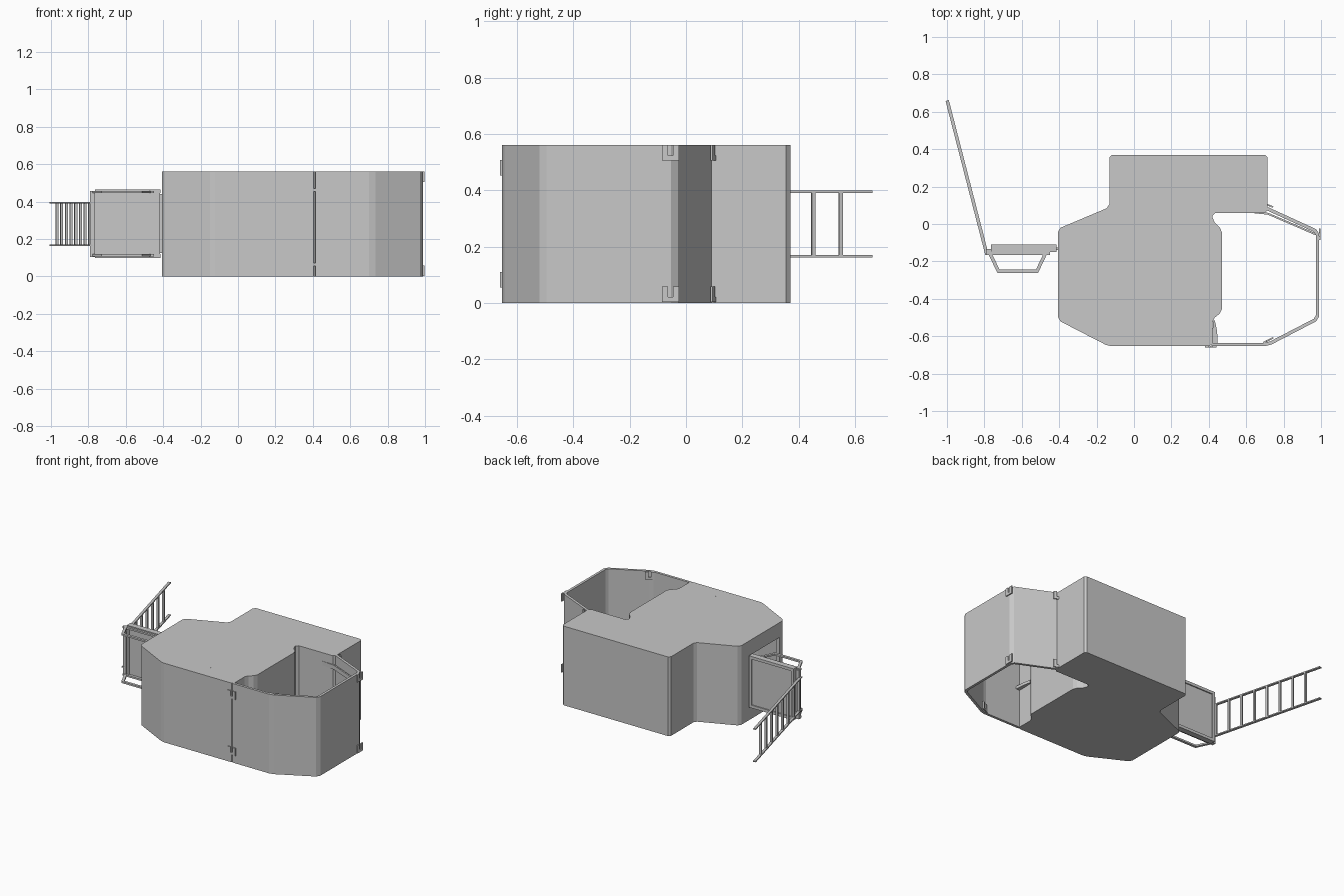
import bpy, bmesh, math
from mathutils import Vector

if "Cube" in bpy.data.objects:
    bpy.data.objects.remove(bpy.data.objects["Cube"])

grey = bpy.data.materials.new("light grey")
grey.diffuse_color = (0.58, 0.58, 0.58, 1)
grey.use_nodes = True
grey.node_tree.nodes["Principled BSDF"].inputs["Base Color"].default_value = grey.diffuse_color
H = 0.56


def finish(bm, name):
    bmesh.ops.recalc_face_normals(bm, faces=bm.faces)
    me = bpy.data.meshes.new(name)
    bm.to_mesh(me)
    bm.free()
    ob = bpy.data.objects.new(name, me)
    me.materials.append(grey)
    bpy.context.collection.objects.link(ob)
    return ob


def prism(name, pts, z0, z1):
    """Vertical extrusion of a plan outline."""
    bm = bmesh.new()
    f = bm.faces.new([bm.verts.new((x, y, z0)) for x, y in pts])
    new = bmesh.ops.extrude_face_region(bm, geom=[f])["geom"]
    bmesh.ops.translate(bm, vec=(0, 0, z1 - z0),
                        verts=[g for g in new if isinstance(g, bmesh.types.BMVert)])
    return finish(bm, name)


def box(name, x0, x1, y0, y1, z0, z1):
    return prism(name, [(x0, y0), (x1, y0), (x1, y1), (x0, y1)], z0, z1)


def chamfer(pts, d, closed=True):
    """Cut every corner of an outline or path by d."""
    out, n = [], len(pts)
    for i in range(n):
        p = Vector(pts[i])
        if not closed and i in (0, n - 1):
            out.append(p)
            continue
        for q in (Vector(pts[i - 1]), Vector(pts[(i + 1) % n])):
            out.append(p + (q - p).normalized() * d)
    return out


def offset(path, w):
    """Mitred offset of an open path to its left."""
    out, n = [], len(path)
    for i in range(n):
        a, b, c = (Vector(path[max(i - 1, 0)]), Vector(path[i]), Vector(path[min(i + 1, n - 1)]))
        d1 = (b - a) if i else (c - b)
        d2 = (c - b) if i < n - 1 else (b - a)
        n1, n2 = (Vector((-d.y, d.x)).normalized() for d in (d1, d2))
        m = (n1 + n2).normalized()
        out.append(b + m * (w / max(m.dot(n1), 0.2)))
    return out


def strip(name, path, w, z0, z1):
    """Wall or flat bar following a plan path."""
    return prism(name, list(path) + offset(path, w)[::-1], z0, z1)


def cut(ob, cutter):
    m = ob.modifiers.new("cut", 'BOOLEAN')
    m.operation, m.object, m.solver = 'DIFFERENCE', cutter, 'EXACT'
    bpy.context.view_layer.objects.active = ob
    bpy.ops.object.modifier_apply(modifier=m.name)
    bpy.data.objects.remove(cutter)


# main cabin with stepped outline, hollow room and side doorway
outline = [(-0.405, -0.025), (-0.132, 0.09), (-0.132, 0.37), (0.715, 0.37), (0.715, 0.06),
           (0.42, 0.06), (0.42, 0.02), (0.47, -0.03), (0.47, -0.47), (0.42, -0.51),
           (0.42, -0.653), (-0.137, -0.653), (-0.405, -0.515)]
body = prism("cabin_body", chamfer(outline, 0.015), 0, H)
room = [(-0.38, -0.05), (-0.1, 0.07), (-0.1, 0.34), (0.38, 0.34), (0.38, -0.62),
        (-0.13, -0.62), (-0.38, -0.5)]
cut(body, prism("room_cutter", room, 0.02, H - 0.02))
cut(body, box("door_cutter", -0.5, -0.3, -0.465, -0.125, 0.11, 0.455))

# open porch walls
wall = chamfer([(0.415, -0.653), (0.718, -0.653), (0.99, -0.512), (0.99, -0.035), (0.712, 0.092)],
               0.018, False)
strip("porch_wall", wall, 0.018, 0, H)
for z in (0.06, 0.47):
    strip("inner_brace", [(0.62, 0.06), (0.715, 0.05), (0.97, -0.06)], 0.01, z, z + 0.03)

# open side door
box("door_panel", -0.76, -0.42, -0.145, -0.118, 0.105, 0.46)
for z in (0.10, 0.445):
    box("door_frame_rail", -0.765, -0.415, -0.15, -0.11, z, z + 0.02)
for x in (-0.765, -0.435):
    box("door_frame_post", x, x + 0.018, -0.15, -0.11, 0.11, 0.455)
box("door_hinge", -0.45, -0.40, -0.14, -0.125, 0.125, 0.44)

# handrails and hinge posts beside the door
rail = [(-0.785, -0.148), (-0.73, -0.262), (-0.513, -0.262), (-0.46, -0.15)]
for z in (0.108, 0.445):
    strip("handrail", rail, 0.018, z, z + 0.012)
    box("handrail_bar", -0.79, -0.45, -0.165, -0.148, z, z + 0.012)

# ladder
a, b = Vector((-0.778, -0.16)), Vector((-0.99, 0.662))
d = (b - a).normalized()
for z in (0.162, 0.391):
    strip("ladder_rail", [a, b], 0.018, z, z + 0.008)
for i in range(8):
    p = a + (b - a) * (0.03 + 0.118 * i)
    strip("ladder_rung", [p, p + d * 0.013], 0.014, 0.165, 0.395)
strip("ladder_pivot", [(-0.79, -0.16), (-0.765, -0.16)], 0.025, 0.105, 0.45)


# latches: a pair of small hooked plates lying along a wall
def latch(p, along, z, s=1):
    p, u = Vector(p), Vector(along).normalized()
    for lo, hi, z0, z1 in ((-0.03, -0.008, 0, 0.055), (0.008, 0.03, 0, 0.055),
                           (-0.008, 0.008, 0.0, 0.018)):
        strip("latch", [p + u * lo, p + u * hi], -0.008, z + z0, z + z1)


for z in (0.055, 0.453):
    latch((0.41, -0.652), (1, 0), z)
for z in (0.003, 0.505):
    latch((0.989, -0.055), (0, 1), z)
    latch((0.715, 0.098), (-1, 0.4), z)
    latch((0.72, -0.625), (-1, -0.5), z)

# inside lever and roof studs
prism("lever", [(0.418, -0.64), (0.448, -0.64), (0.444, -0.57), (0.432, -0.515), (0.424, -0.515),
                (0.42, -0.57)], 0.27, 0.29)
for y in (-0.54, -0.565):
    box("roof_stud", 0.158, 0.165, y, y + 0.006, H - 0.005, H + 0.001)
